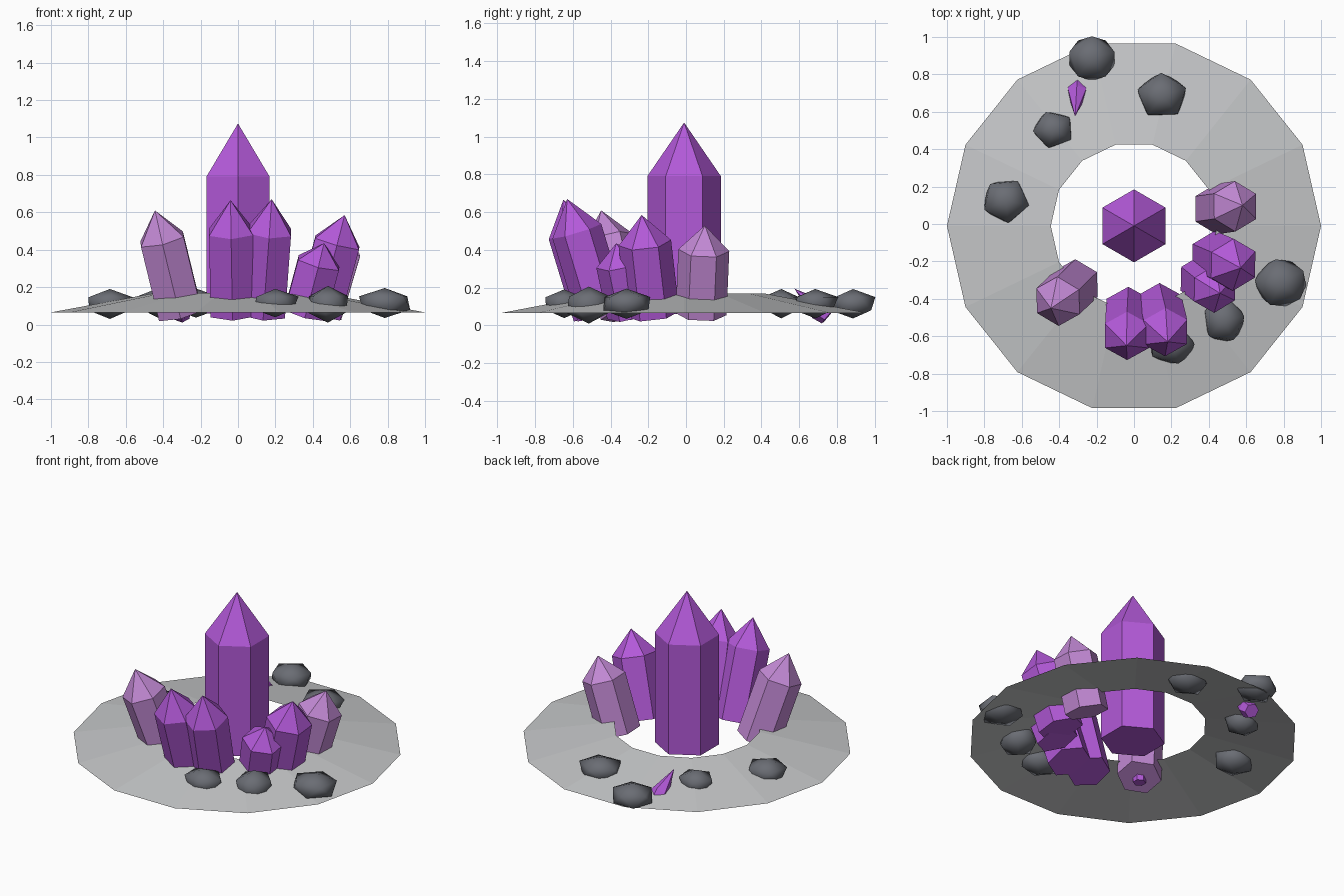
import bpy, bmesh, math
from mathutils import Vector, Matrix

cube = bpy.data.objects.get("Cube")
if cube:
    bpy.data.objects.remove(cube, do_unlink=True)


def material(name, colour):
    m = bpy.data.materials.new(name)
    m.use_nodes = True
    m.diffuse_color = (*colour, 1)
    bsdf = m.node_tree.nodes["Principled BSDF"]
    bsdf.inputs["Base Color"].default_value = (*colour, 1)
    bsdf.inputs["Roughness"].default_value = 0.8
    return m


purple = material("purple crystal", (0.45, 0.10, 0.69))
lilac = material("pale lilac crystal", (0.54, 0.25, 0.66))
slate = material("slate rock", (0.145, 0.153, 0.175))
ground_grey = material("light grey ground", (0.56, 0.57, 0.58))


def finish(name, bm, mat, smooth=False):
    mesh = bpy.data.meshes.new(name)
    bm.to_mesh(mesh)
    bm.free()
    mesh.materials.append(mat)
    for p in mesh.polygons:
        p.use_smooth = smooth
    obj = bpy.data.objects.new(name, mesh)
    bpy.context.collection.objects.link(obj)
    return obj


def lathe(bm, profile, sides, start=0.0):
    """Rings of (radius, height) bridged with quads; returns the rings."""
    rings = []
    for r, z in profile:
        angles = [start + math.tau * i / sides for i in range(sides)]
        rings.append([bm.verts.new((r * math.cos(a), r * math.sin(a), z)) for a in angles])
    for low, high in zip(rings, rings[1:]):
        for i in range(sides):
            j = (i + 1) % sides
            bm.faces.new((low[i], low[j], high[j], high[i]))
    return rings


def crystal(name, base, apex, radius, mat, shoulder=0.72, foot=1.0):
    base, apex = Vector(base), Vector(apex)
    axis = apex - base
    bm = bmesh.new()
    rings = lathe(bm, [(radius * foot, 0), (radius, axis.length * shoulder)], 6, math.pi / 2)
    bm.faces.new(list(reversed(rings[0])))
    tip = bm.verts.new((0, 0, axis.length))
    for i in range(6):
        bm.faces.new((rings[1][i], rings[1][(i + 1) % 6], tip))
    turn = Vector((0, 0, 1)).rotation_difference(axis).to_matrix().to_4x4()
    bm.transform(Matrix.Translation(base) @ turn)
    return finish(name, bm, mat)


def rock(name, centre, size, spin, taper):
    """Squashed icosahedron whose lower half is narrowed by the taper."""
    bm = bmesh.new()
    bmesh.ops.create_icosphere(bm, subdivisions=1, radius=1)
    for v in bm.verts:
        if v.co.z < 0:
            v.co.x *= taper
            v.co.y *= taper
    spin_m = Matrix.Rotation(math.radians(spin), 4, 'Z')
    scale = Matrix.Diagonal((size[0] / 0.89, size[1] / 0.89, size[2], 1))
    bm.transform(Matrix.Translation(centre) @ scale @ spin_m)
    return finish(name, bm, slate, smooth=True)


# Sloping ground ring
bm = bmesh.new()
lathe(bm, [(1.0, 0.065), (0.445, 0.168)], 14)
bm.transform(Matrix.Translation((0, -0.01, 0)))
finish("ground_ring", bm, ground_grey)

# Central upright crystal
crystal("main_crystal", (0, -0.01, 0.06), (0, -0.01, 1.075), 0.195, purple)

# Leaning crystals around it
crystal("front_crystal", (-0.03, -0.465, 0.06), (-0.04, -0.65, 0.665), 0.135, purple)
crystal("front_left_crystal", (0.135, -0.445, 0.06), (0.18, -0.63, 0.67), 0.135, purple)
crystal("left_crystal", (0.43, -0.175, 0.06), (0.57, -0.235, 0.585), 0.14, purple)
crystal("small_left_crystal", (0.36, -0.29, 0.06), (0.46, -0.37, 0.435), 0.13, purple)
crystal("right_pale_crystal", (-0.31, -0.32, 0.06), (-0.444, -0.45, 0.61), 0.135, lilac)
crystal("left_pale_crystal", (0.44, 0.08, 0.06), (0.58, 0.10, 0.53), 0.135, lilac)

# Small shards
crystal("back_shard", (-0.30, 0.75, 0.045), (-0.315, 0.575, 0.195), 0.057, purple, 0.25, 0.8)
crystal("hidden_shard", (-0.32, -0.33, 0.03), (-0.32, -0.33, 0.2), 0.04, purple, 0.3)

# Loose rocks: centre, half size, spin, taper
rocks = {
    "back_edge_rock": ((-0.225, 0.885, 0.115), (0.125, 0.118, 0.078), 18, 1.0),
    "back_left_rock": ((0.15, 0.685, 0.115), (0.135, 0.122, 0.078), 20, 0.88),
    "back_right_rock": ((-0.43, 0.505, 0.115), (0.11, 0.1, 0.078), 40, 0.88),
    "right_rock": ((-0.685, 0.125, 0.11), (0.125, 0.118, 0.08), 60, 0.9),
    "left_rock": ((0.785, -0.315, 0.115), (0.138, 0.128, 0.08), 30, 0.98),
    "front_left_rock": ((0.48, -0.515, 0.108), (0.11, 0.118, 0.098), 10, 0.98),
    "front_rock": ((0.2, -0.645, 0.115), (0.123, 0.105, 0.076), 0, 0.95),
}
for name, spec in rocks.items():
    rock(name, *spec)
